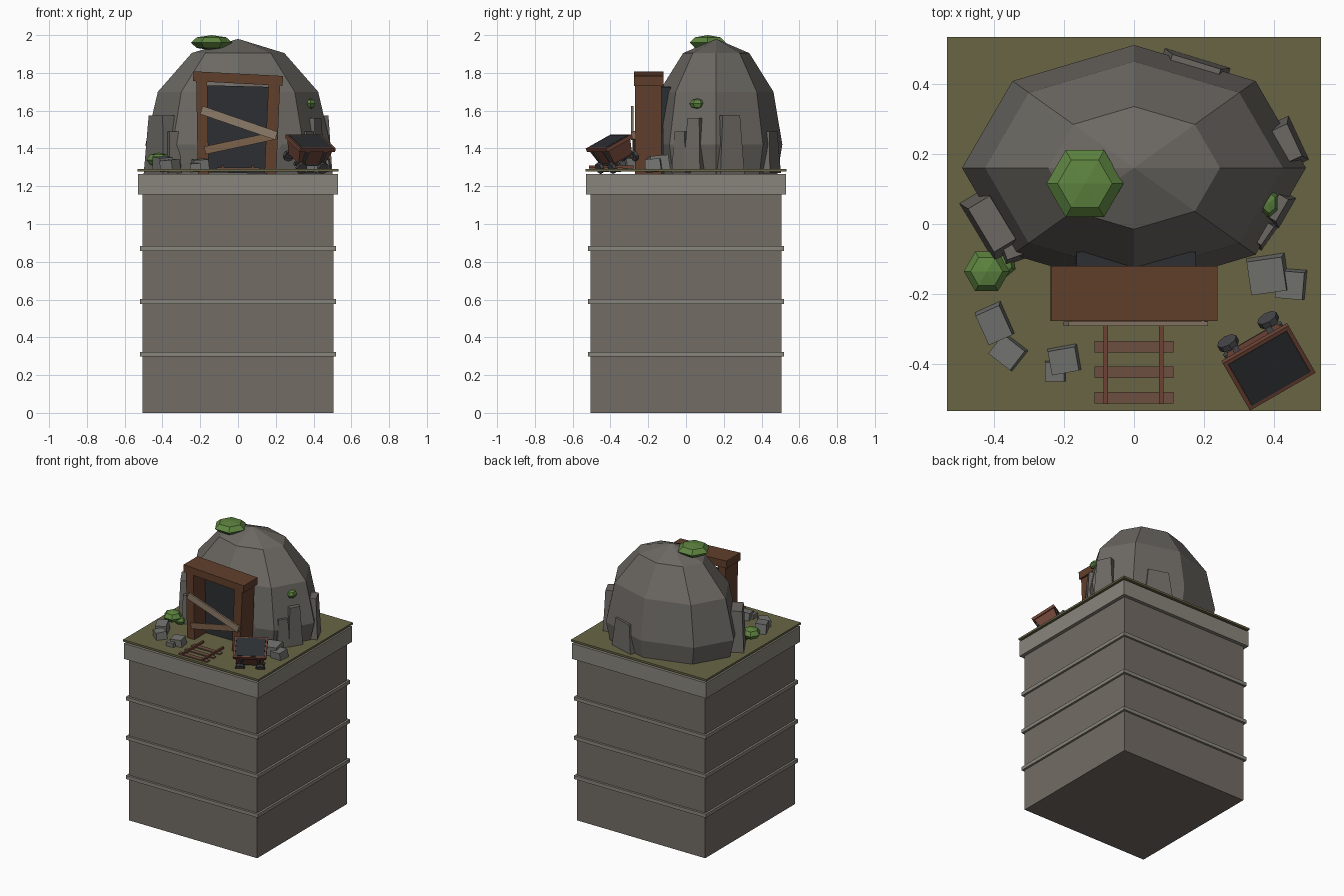
import bpy, bmesh
from math import radians
from mathutils import Matrix, Vector, Euler

if "Cube" in bpy.data.objects:
    bpy.data.objects.remove(bpy.data.objects["Cube"])


def mat(name, rgb):
    m = bpy.data.materials.new(name)
    m.diffuse_color = (*rgb, 1)
    m.use_nodes = True
    m.node_tree.nodes["Principled BSDF"].inputs["Base Color"].default_value = m.diffuse_color
    return m


STONE = mat("stone", (0.17, 0.15, 0.13))
TRIM = mat("trim_stone", (0.25, 0.235, 0.2))
ROCK = mat("rock", (0.15, 0.14, 0.125))
RUBBLE = mat("rubble", (0.17, 0.17, 0.16))
GRASS = mat("dry_grass", (0.14, 0.13, 0.06))
LEAF = mat("leaf", (0.11, 0.23, 0.05))
WOOD = mat("dark_wood", (0.12, 0.05, 0.025))
PLANK = mat("plank", (0.27, 0.2, 0.14))
OLDPLANK = mat("old_plank", (0.2, 0.12, 0.07))
TIE = mat("tie_wood", (0.15, 0.08, 0.05))
RUST = mat("rust", (0.15, 0.055, 0.035))
BLACK = mat("dark_metal", (0.025, 0.028, 0.032))
IRON = mat("iron", (0.06, 0.06, 0.065))


def finish(bm, name, material, matrix=Matrix()):
    bm.transform(matrix)
    bmesh.ops.recalc_face_normals(bm, faces=bm.faces)
    me = bpy.data.meshes.new(name)
    bm.to_mesh(me)
    bm.free()
    me.materials.append(material)
    ob = bpy.data.objects.new(name, me)
    bpy.context.collection.objects.link(ob)
    return ob


def place(loc, rot=(0, 0, 0)):
    return Matrix.Translation(loc) @ Euler([radians(a) for a in rot]).to_matrix().to_4x4()


def box(name, loc, size, material, rot=(0, 0, 0), taper=1.0, parent=Matrix()):
    """Box centred on loc; taper scales the top face."""
    bm = bmesh.new()
    bmesh.ops.create_cube(bm, size=1)
    for v in bm.verts:
        k = taper if v.co.z > 0 else 1
        v.co = Vector((v.co.x * size[0] * k, v.co.y * size[1] * k, v.co.z * size[2]))
    return finish(bm, name, material, parent @ place(loc, rot))


def bush(name, loc, size, rot=0):
    bm = bmesh.new()
    bmesh.ops.create_uvsphere(bm, u_segments=6, v_segments=4, radius=1)
    m = place(loc, (0, 0, rot)) @ Matrix.Diagonal((*size, 1))
    return finish(bm, name, LEAF, m)


# Tower with bands, cap and grass plate
box("tower", (0, 0, 0.578), (1.01, 1.01, 1.156), STONE)
for i, z in enumerate((0.31, 0.59, 0.87)):
    box(f"tower_band_{i}", (0, 0, z), (1.04, 1.04, 0.025), TRIM)
box("tower_cap", (0, 0, 1.21), (1.06, 1.06, 0.11), TRIM)
box("grass_plate", (0, 0, 1.285), (1.066, 1.066, 0.014), GRASS)

# Rock dome, cut flat at the bottom and at the entrance
bm = bmesh.new()
bmesh.ops.create_uvsphere(bm, u_segments=8, v_segments=6, radius=1)
bm.transform(Matrix.Translation((0, 0.16, 1.42)) @ Matrix.Diagonal((0.49, 0.35, 0.56, 1)))
for co, no in (((0, 0, 1.265), (0, 0, -1)), ((0, -0.122, 0), (0, -1, 0))):
    cut = bmesh.ops.bisect_plane(bm, geom=bm.verts[:] + bm.edges[:] + bm.faces[:],
                                 plane_co=co, plane_no=no, clear_outer=True)
    edges = [e for e in cut["geom_cut"] if isinstance(e, bmesh.types.BMEdge)]
    bmesh.ops.holes_fill(bm, edges=edges)
finish(bm, "rock_dome", ROCK)

# Rock slabs leaning on the dome: location, size, z turn
slabs = [((-0.405, 0.0, 1.42), (0.10, 0.20, 0.31), 31),
         ((-0.35, -0.06, 1.38), (0.07, 0.10, 0.22), 20),
         ((0.425, 0.225, 1.42), (0.10, 0.14, 0.31), 25),
         ((0.385, 0.06, 1.42), (0.12, 0.10, 0.28), -30),
         ((0.36, -0.02, 1.38), (0.07, 0.09, 0.22), -35),
         ((0.17, 0.435, 1.38), (0.20, 0.08, 0.22), -17)]
for i, (loc, size, turn) in enumerate(slabs):
    box(f"rock_slab_{i}", loc, size, ROCK, (0, 0, turn), 0.72)

# Mine entrance
box("dark_opening", (0, -0.11, 1.5), (0.34, 0.06, 0.46), BLACK, (0, 1.5, 0))
box("left_post", (-0.188, -0.2, 1.515), (0.058, 0.14, 0.5), WOOD, (0, -1, 0))
box("right_post", (0.182, -0.2, 1.51), (0.062, 0.14, 0.49), WOOD, (0, 2.5, 0))
box("lintel", (0, -0.198, 1.77), (0.475, 0.156, 0.052), WOOD, (0, 3, 0))
box("upper_plank", (0.005, -0.284, 1.535), (0.42, 0.012, 0.045), PLANK, (0, 19, 0))
box("lower_plank", (0.015, -0.276, 1.43), (0.39, 0.012, 0.042), OLDPLANK, (0, -12, 0))

# Rail track
for i, y in enumerate((-0.35, -0.423, -0.495)):
    box(f"track_tie_{i}", (0, y, 1.293), (0.226, 0.033, 0.012), TIE)
for name, x in (("left_rail", -0.08), ("right_rail", 0.078)):
    box(name, (x, -0.395, 1.302), (0.013, 0.235, 0.014), RUST)

# Tipped mine cart, built upright around its top centre
cart = place((0.385, -0.41, 1.435), (26, 0, 30))
box("cart_body", (0, 0, -0.055), (0.16, 0.12, 0.09), RUST, taper=1.27, parent=cart)
box("cart_fill", (0, 0, -0.002), (0.19, 0.15, 0.012), BLACK, parent=cart)
for s in (-1, 1):
    box("cart_rim_long", (0, s * 0.08, -0.008), (0.215, 0.012, 0.02), RUST, parent=cart)
    box("cart_rim_short", (s * 0.102, 0, -0.008), (0.012, 0.172, 0.02), RUST, parent=cart)
    box("cart_strap", (s * 0.055, 0, -0.06), (0.016, 0.132, 0.08), IRON, taper=1.25, parent=cart)
    box("cart_beam", (0, s * 0.045, -0.107), (0.19, 0.018, 0.018), IRON, parent=cart)
    for t in (-1, 1):
        bm = bmesh.new()
        bmesh.ops.create_cone(bm, cap_ends=True, segments=8, radius1=0.031,
                              radius2=0.031, depth=0.018)
        finish(bm, "cart_wheel", IRON,
               cart @ place((s * 0.066, t * 0.075, -0.118), (90, 0, 0)))

# Loose stones: location, size, z turn
stones = [((-0.398, -0.285, 1.32), (0.08, 0.10, 0.07), 24),
          ((-0.36, -0.365, 1.31), (0.085, 0.075, 0.06), -38),
          ((-0.2, -0.388, 1.315), (0.085, 0.075, 0.055), 10),
          ((-0.225, -0.42, 1.30), (0.06, 0.06, 0.045), 0),
          ((0.38, -0.145, 1.32), (0.11, 0.105, 0.08), 8),
          ((0.446, -0.172, 1.31), (0.085, 0.085, 0.065), -5)]
for i, (loc, size, turn) in enumerate(stones):
    box(f"loose_stone_{i}", loc, size, RUBBLE, (5, -4, turn), 0.92)

# Bushes
bush("top_bush", (-0.14, 0.115, 1.96), (0.11, 0.11, 0.04), 30)
bush("ground_bush", (-0.42, -0.135, 1.34), (0.065, 0.065, 0.038), 30)
bush("small_ground_bush", (-0.375, -0.115, 1.315), (0.04, 0.04, 0.03), 10)
bush("side_bush", (0.385, 0.06, 1.637), (0.028, 0.042, 0.027), 0)
